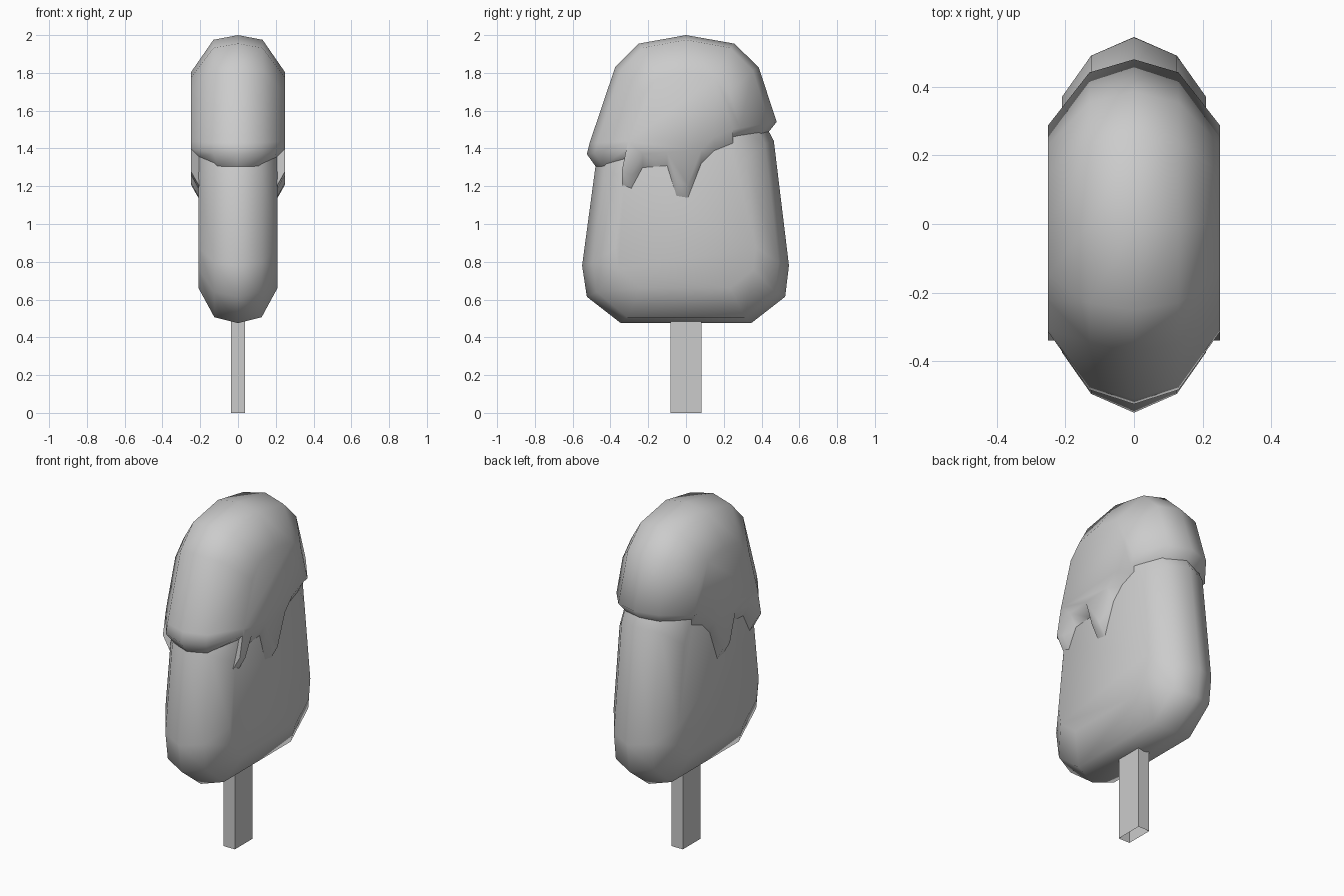
import bpy, bmesh, math

cube = bpy.data.objects.get("Cube")
if cube:
    bpy.data.objects.remove(cube, do_unlink=True)

grey = bpy.data.materials.new("light_grey")
grey.use_nodes = True
grey.diffuse_color = (0.6, 0.6, 0.6, 1)
grey.node_tree.nodes["Principled BSDF"].inputs["Base Color"].default_value = (0.6, 0.6, 0.6, 1)


def finish(name, bm, smooth_angle=None):
    """Turn a bmesh into a named object with the shared material."""
    bmesh.ops.recalc_face_normals(bm, faces=bm.faces)
    mesh = bpy.data.meshes.new(name)
    bm.to_mesh(mesh)
    bm.free()
    mesh.materials.append(grey)
    obj = bpy.data.objects.new(name, mesh)
    bpy.context.collection.objects.link(obj)
    if smooth_angle:
        bpy.ops.object.select_all(action='DESELECT')
        obj.select_set(True)
        bpy.context.view_layer.objects.active = obj
        bpy.ops.object.shade_smooth_by_angle(angle=math.radians(smooth_angle))
    return obj


def rounded_strip(bm, outline, center, loops, closed, tucked=()):
    """Sweep a side outline over x; each loop is (x, y scale, z scale)."""
    rows = []
    for i, (y, z) in enumerate(outline):
        squeeze = 0.82 if i in tucked else 1
        rows.append([bm.verts.new((x * squeeze, y * sy, center + (z - center) * sz))
                     for x, sy, sz in loops])
    following = rows[1:] + rows[:1] if closed else rows[1:]
    for a, b in zip(rows, following):
        for k in range(len(loops) - 1):
            bm.faces.new((a[k], a[k + 1], b[k + 1], b[k]))
    return rows


def mirrored(half):
    """Loops from -x to +x, given the middle loop first."""
    return [(-x, sy, sz) for x, sy, sz in reversed(half[1:])] + half


# Lower body: a rounded slab, its top hidden in the coating
core_outline = [(-0.345, 0.475), (0.345, 0.475), (0.525, 0.615), (0.545, 0.78),
                (0.465, 1.44), (0.30, 1.75), (-0.30, 1.75), (-0.48, 1.30),
                (-0.55, 0.78), (-0.525, 0.615)]
bm = bmesh.new()
rows = rounded_strip(bm, core_outline, 1.1,
                     mirrored([(0, 1, 1), (0.125, 0.9, 0.95), (0.21, 0.68, 0.70)]), True)
for side in (0, -1):
    bm.faces.new([row[side] for row in rows])
finish("lower_body", bm, 75)

# Coating: an arch with tucked lips at both ends
coat_outline = [(-0.475, 1.30), (-0.525, 1.37), (-0.51, 1.43), (-0.375, 1.83),
                (-0.25, 1.955), (0, 2.0), (0.255, 1.955), (0.385, 1.83),
                (0.48, 1.54), (0.415, 1.46)]
# Dripping lower rim on the broad sides, front to back
drips = [(-0.34, 1.28), (-0.29, 1.26), (-0.23, 1.37), (-0.10, 1.38), (-0.05, 1.22),
         (0.01, 1.21), (0.08, 1.39), (0.15, 1.46), (0.25, 1.50)]
bm = bmesh.new()
rows = rounded_strip(bm, coat_outline, 1.45,
                     mirrored([(0, 1, 1), (0.13, 0.92, 0.955), (0.25, 0.6, 0.64)]),
                     False, tucked=(0, 9))
for side, sign in ((0, -1), (-1, 1)):
    arch = [row[side] for row in rows]
    rim = [bm.verts.new((sign * 0.25, y, z)) for y, z in drips]
    tuck = [bm.verts.new((sign * 0.205, y, z - 0.08)) for y, z in drips]
    bm.faces.new(arch[1:-1] + rim[::-1])
    upper = [arch[1]] + rim + [arch[-2]]
    lower = [arch[0]] + tuck + [arch[-1]]
    for k in range(len(upper) - 1):
        bm.faces.new((upper[k], upper[k + 1], lower[k + 1], lower[k]))
finish("coating", bm, 70)

# Stick: a thin square tube, open underneath
bm = bmesh.new()
bmesh.ops.create_cube(bm, size=1)
for v in bm.verts:
    v.co = (v.co.x * 0.074, v.co.y * 0.164, (v.co.z + 0.5) * 0.6)
bm.faces.ensure_lookup_table()
bottom = [f for f in bm.faces if f.calc_center_median().z < 0.01]
bmesh.ops.delete(bm, geom=bottom, context='FACES_ONLY')
finish("stick", bm)
